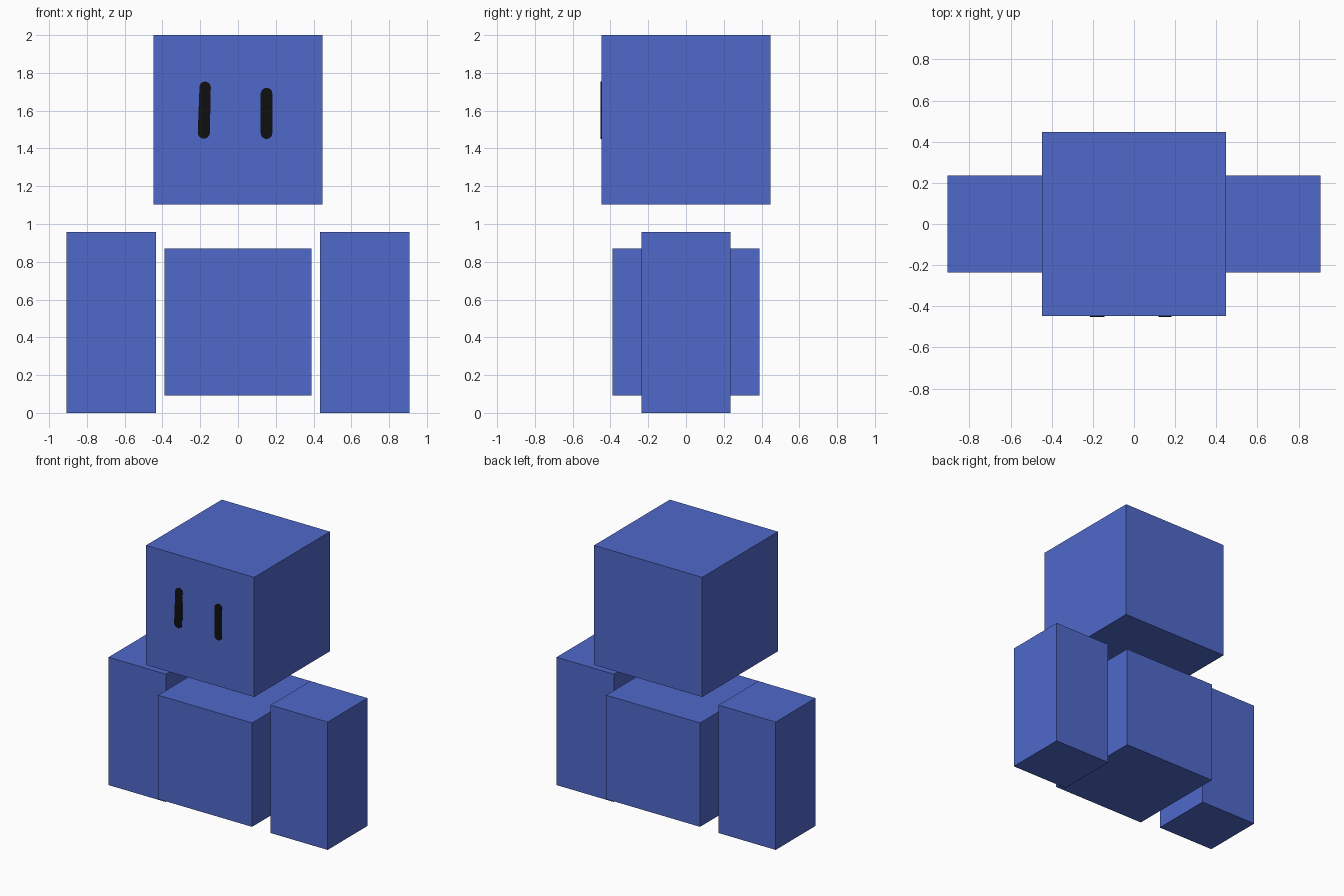
import bpy, bmesh, math
from mathutils import Vector

if "Cube" in bpy.data.objects:
    bpy.data.objects.remove(bpy.data.objects["Cube"])


def material(name, color):
    m = bpy.data.materials.new(name)
    m.diffuse_color = (*color, 1)
    m.use_nodes = True
    m.node_tree.nodes["Principled BSDF"].inputs["Base Color"].default_value = m.diffuse_color
    return m


blue = material("blue", (0.08, 0.138, 0.597))
black = material("black", (0.005, 0.005, 0.005))


def finish(name, bm, mat):
    bmesh.ops.recalc_face_normals(bm, faces=bm.faces)
    mesh = bpy.data.meshes.new(name)
    bm.to_mesh(mesh)
    bm.free()
    mesh.materials.append(mat)
    obj = bpy.data.objects.new(name, mesh)
    bpy.context.collection.objects.link(obj)
    return obj


def box(name, center, size):
    bm = bmesh.new()
    bmesh.ops.create_cube(bm, size=1)
    for v in bm.verts:
        v.co = Vector(center) + v.co * Vector(size)
    return finish(name, bm, blue)


def eye(name, bottom, top, r_bottom, r_top, front_y, depth=0.004, n=10):
    """Thin rounded bar running from bottom to top, given as (x, z)."""
    bm = bmesh.new()
    lean = math.atan2(top[1] - bottom[1], top[0] - bottom[0]) - math.pi / 2
    verts = []
    for (cx, cz), r, start in ((top, r_top, 0), (bottom, r_bottom, math.pi)):
        for i in range(n + 1):
            a = lean + start + math.pi * i / n
            verts.append(bm.verts.new((cx + r * math.cos(a), front_y, cz + r * math.sin(a))))
    face = bm.faces.new(verts)
    ext = bmesh.ops.extrude_face_region(bm, geom=[face])
    moved = [g for g in ext["geom"] if isinstance(g, bmesh.types.BMVert)]
    bmesh.ops.translate(bm, verts=moved, vec=(0, -depth, 0))
    return finish(name, bm, black)


# Floating head and body
box("head", (0, 0, 1.552), (0.896, 0.896, 0.896))
box("body", (0, 0, 0.482), (0.778, 0.778, 0.778))

# Separate side limbs
for side, s in (("left", -1), ("right", 1)):
    box(side + "_limb", (s * 0.671, 0, 0.479), (0.474, 0.47, 0.958))

# Hand-drawn eyes on the front of the head
eye("left_eye", (-0.181, 1.484), (-0.174, 1.724), 0.032, 0.030, -0.448)
eye("right_eye", (0.151, 1.481), (0.151, 1.690), 0.031, 0.031, -0.448)
